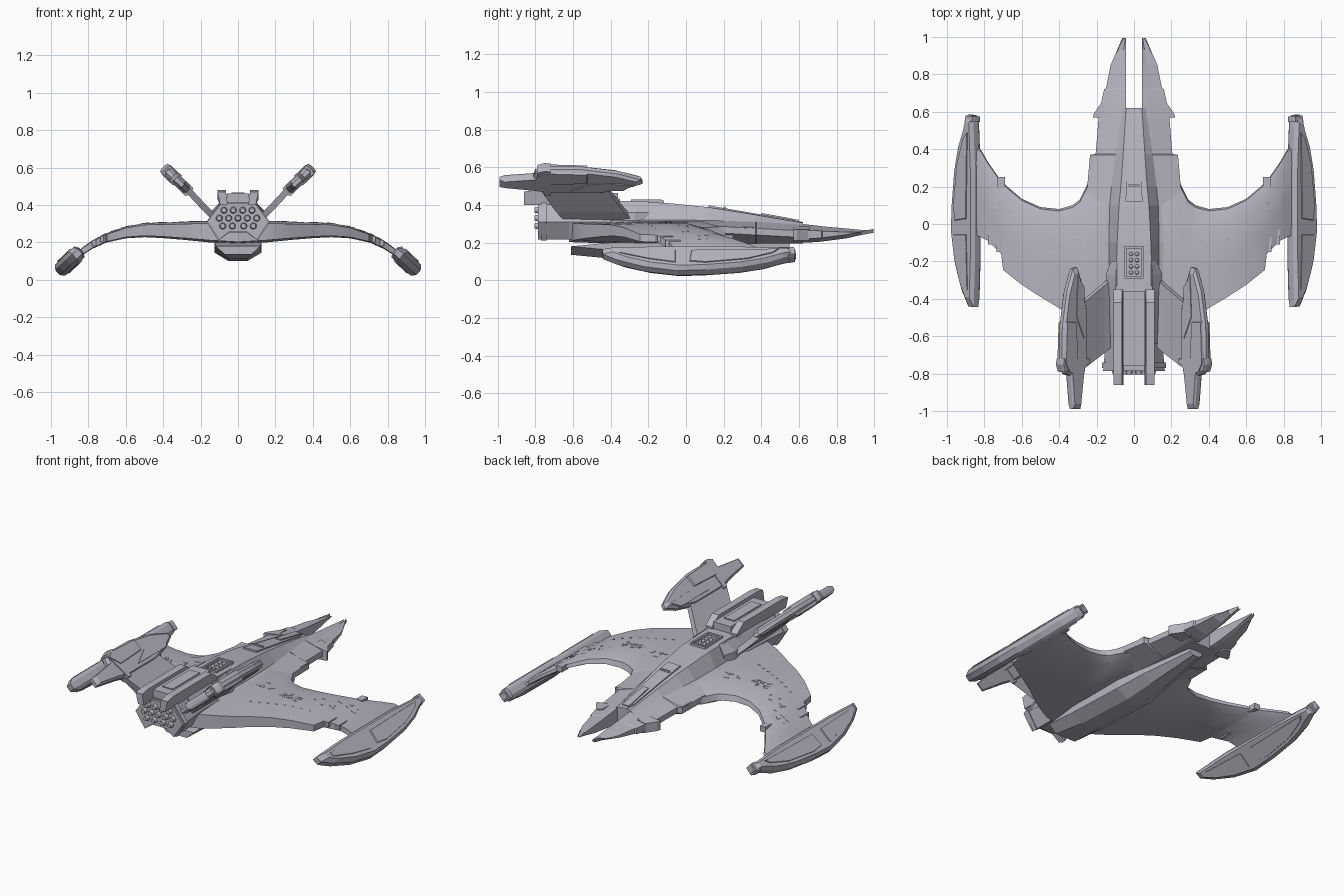
import bpy, bmesh, math, random
from mathutils import Vector

random.seed(4)
old = bpy.data.objects.get("Cube")
if old:
    bpy.data.objects.remove(old)


def material(name, rgb):
    m = bpy.data.materials.new(name)
    m.use_nodes = True
    m.diffuse_color = (*rgb, 1)
    bsdf = m.node_tree.nodes["Principled BSDF"]
    bsdf.inputs["Base Color"].default_value = (*rgb, 1)
    bsdf.inputs["Roughness"].default_value = 0.6
    return m


HULL = material("lilac grey", (0.47, 0.46, 0.53))


def finish(name, bm, mirror=False, smooth=None):
    bmesh.ops.recalc_face_normals(bm, faces=bm.faces)
    me = bpy.data.meshes.new(name)
    bm.to_mesh(me)
    bm.free()
    me.materials.append(HULL)
    ob = bpy.data.objects.new(name, me)
    bpy.context.scene.collection.objects.link(ob)
    if mirror:
        ob.modifiers.new("Mirror", "MIRROR")
    if smooth:
        bpy.ops.object.select_all(action="DESELECT")
        ob.select_set(True)
        bpy.context.view_layer.objects.active = ob
        bpy.ops.object.shade_smooth_by_angle(angle=math.radians(smooth))
    return ob


def loft(name, rings, mirror=False, smooth=None):
    """Skin a list of equal-length closed rings and cap both ends."""
    bm = bmesh.new()
    vs = [[bm.verts.new(p) for p in r] for r in rings]
    n = len(rings[0])
    for a, b in zip(vs, vs[1:]):
        for i in range(n):
            j = (i + 1) % n
            bm.faces.new((a[i], a[j], b[j], b[i]))
    bm.faces.new(vs[0])
    bm.faces.new(vs[-1])
    return finish(name, bm, mirror, smooth)


def sym(y, half):
    """Full ring across x from a half profile of (x, z) points, top to bottom."""
    return [(x, y, z) for x, z in half] + [(-x, y, z) for x, z in reversed(half)]


def box(name, x0, x1, y0, y1, z0, z1, mirror=False):
    corners = [(x0, z0), (x1, z0), (x1, z1), (x0, z1)]
    return loft(name, [[(x, y, z) for x, z in corners] for y in (y0, y1)], mirror)


def plate(name, outline, origin, udir, thick, inset=0.85, lift=0.0):
    """Bevelled slab from a (u, y) outline lying in the plane of udir and y."""
    u = Vector((udir[0], 0, udir[1])).normalized()
    n = Vector((-u.z, 0, u.x))
    cu = sum(p[0] for p in outline) / len(outline)
    cy = sum(p[1] for p in outline) / len(outline)
    rings = []
    for s, h in ((inset, -0.5), (1, -0.22), (1, 0.22), (inset, 0.5)):
        rings.append([Vector((origin[0], 0, origin[1])) + u * (cu + (a - cu) * s)
                      + Vector((0, cy + (b - cy) * (0.5 + s / 2), 0))
                      + n * (h * thick + lift) for a, b in outline])
    return loft(name, rings, True)


# Drooping crescent wing: x, leading y, trailing y, top z, bottom z
stations = [(0, .25, -.62, .315, .19), (.15, .25, -.6, .315, .2), (.25, .21, -.55, .312, .21),
            (.29, .13, -.525, .31, .214), (.33, .1, -.5, .308, .217), (.4, .08, -.45, .307, .223),
            (.5, .09, -.39, .303, .228), (.6, .135, -.325, .285, .222), (.7, .22, -.245, .25, .2),
            (.71, .23, -.16, .246, .197), (.78, .33, -.09, .21, .165), (.82, .4, -.07, .182, .14),
            (.88, .43, -.05, .135, .1)]
rings = []
for x, ly, ty, zt, zb in stations:
    t, c = zt - zb, ly - ty
    rings.append([(x, ly, zb + .3 * t), (x, ly - .02 * c, zt - .3 * t), (x, ly - .18 * c, zt),
                  (x, ly - .6 * c, zt), (x, ty, zt - .12 * t), (x, ty, zb + .1 * t),
                  (x, ly - .6 * c, zb), (x, ly - .15 * c, zb)])
loft("wing", rings, True, 35)


def wing_top(x):
    for a, b in zip(stations, stations[1:]):
        if a[0] <= x <= b[0]:
            return a[3] + (b[3] - a[3]) * (x - a[0]) / (b[0] - a[0])


# Forward hull with a raised spine: y, spine half width, top z, foot half width, foot z, edge x, edge z
hull = [(-.4, .1, .42, .13, .32, .17, .3), (-.1, .09, .41, .135, .32, .22, .3),
        (.1, .08, .39, .13, .318, .27, .29), (.2, .07, .375, .12, .315, .25, .285),
        (.37, .058, .347, .1, .31, .235, .275), (.375, .058, .346, .1, .31, .205, .275),
        (.62, .042, .305, .06, .295, .185, .262)]
loft("forward_hull", [sym(y, [(a, zt), (b, zf), (c, ze), (c, ze - .035), (.1, .195)])
                      for y, a, zt, b, zf, c, ze in hull])
box("hull_edge_plate", .15, .235, .22, .37, .25, .283, True)

# Twin nose prongs: y, inner x, outer x, inner top, outer top, bottom
prongs = [(.57, .042, .19, .303, .268, .2), (.65, .042, .175, .295, .265, .2),
          (.72, .042, .16, .287, .262, .205), (.725, .042, .15, .286, .26, .206),
          (.85, .042, .125, .275, .256, .222), (.93, .042, .09, .267, .255, .24),
          (.995, .042, .055, .262, .258, .252)]
loft("nose_prong", [[(a, y, zi), (a + (b - a) * .3, y, zi - .008), (b, y, zo), (b, y, zb + .02),
                     (a + .02, y, zb), (a, y, zb + .005)] for y, a, b, zi, zo, zb in prongs], True)
loft("prong_collar", [[(.12, y, .285), (x, y, .268), (x, y, .21), (.12, y, .2)]
                      for y, x in ((.57, .22), (.59, .215), (.655, .17))], True)

# Long keel under the hull
keel = [(-.61, .07, .12, .135, .18), (-.4, .055, .125, .115, .2), (0, .05, .125, .1, .205),
        (.2, .045, .1, .115, .205), (.55, .02, .045, .16, .205)]
loft("keel", [sym(y, [(b, zt), (b, zb + .045 if y < .5 else zb + .015), (a, zb)])
              for y, a, b, zb, zt in keel])

# Aft engine block with flared tail and notched underside
aft = [(-.785, .165, .1), (-.62, .15, .1), (-.35, .14, .1)]
loft("engine_block", [sym(y, [(.09, .41), (w, .31), (b, .215), (.05, .255)]) for y, w, b in aft])
loft("engine_rim", [sym(y, [(.092, .415), (.17, .31), (.106, .21), (.05, .25)])
                    for y in (-.77, -.74)])
box("tail_deck", -.06, .06, -.76, -.36, .39, .462)
box("deck_panel", -.035, .035, -.7, -.43, .46, .468)
rail = [(.055, .4), (.095, .4), (.11, .48), (.065, .48)]
loft("tail_rail", [[(x, y, z - d * (z > .45)) for x, z in rail]
                   for y, d in ((-.86, .01), (-.8, 0), (-.42, 0), (-.35, .05))], True)
loft("spine_shoulder", [[(.09, y, .42), (x, y, .36), (x, y, .3), (.09, y, .3)]
                        for y, x in ((-.64, .125), (-.36, .135), (-.27, .15), (-.2, .125))], True)

# Thruster nozzles in staggered rows
bm = bmesh.new()
for z, xs in ((.372, (-.075, -.025, .025, .075)), (.33, (-.1, -.05, 0, .05, .1)),
              (.288, (-.082, -.03, .03, .082))):
    for x in xs:
        g = bmesh.ops.create_cone(bm, cap_ends=True, segments=16, radius1=.02, radius2=.013, depth=.03)
        for v in g["verts"]:
            v.co = Vector((x + v.co.x, -.79 - v.co.z, z + v.co.y))
finish("thruster_nozzles", bm, smooth=40)

# Slanted pylons carrying the upper engine pods
pylon = [(.1, -.63, -.27, .31), (.17, -.69, -.33, .375), (.3, -.79, -.44, .515)]
loft("pylon", [[(x - .012, a, z + .012), (x + .012, a, z - .012), (x + .012, b, z - .012),
                (x - .012, b, z + .012)] for x, a, b, z in pylon], True)
pod = [(.07, -.23), (.1, -.24), (.145, -.36), (.178, -.55), (.18, -.74), (.16, -.8), (.12, -.81),
       (.1, -.99), (.045, -.99), (.02, -.82), (0, -.73), (0, -.45), (.03, -.32)]
plate("upper_pod", pod, (.262, .472), (1, .95), .05)
plate("upper_pod_cover", [(.09, -.52), (.165, -.52), (.175, -.75), (.15, -.79), (.08, -.74)],
      (.262, .472), (1, .95), .07, .9)
plate("upper_pod_band", [(.03, -.33), (.08, -.27), (.09, -.5), (.03, -.62)],
      (.262, .472), (1, .95), .058, .9)
plate("upper_pod_clamp", [(.185, -.72), (.19, -.75), (.175, -.79), (-.01, -.75), (-.01, -.72)],
      (.262, .472), (1, .95), .06, .95)

# Wing-tip pods
tip = [(0, .5), (.005, .58), (.04, .585), (.055, .54), (.1, .44), (.135, .3), (.158, .1), (.165, -.05),
       (.135, -.22), (.085, -.36), (.04, -.44), (0, -.445), (-.01, -.2), (-.01, .3)]
plate("tip_pod", tip, (.845, .152), (1, -.95), .08, .82)
plate("tip_pod_front_cover", [(.02, .5), (.05, .47), (.1, .33), (.13, .1), (.12, .01), (.03, .02)],
      (.845, .152), (1, -.95), .092, .9)
plate("tip_pod_rear_cover", [(.03, -.05), (.13, -.05), (.1, -.2), (.05, -.36), (.02, -.36)],
      (.845, .152), (1, -.95), .09, .9)
plate("tip_pod_cap", [(-.005, .545), (-.005, .575), (.05, .58), (.06, .545)],
      (.845, .152), (1, -.95), .06, .9)

# Raised strip along the front of the spine
strip = ((.12, .045, .397), (.3, .04, .366), (.56, .035, .322), (.62, .018, .309))
loft("spine_strip", [sym(y, [(w, z), (w, z - .06)]) for y, w, z in strip])
loft("spine_strip_inlay", [sym(y, [(w, z), (w, z - .06)])
                           for y, w, z in ((.4, .018, .357), (.5, .022, .339), (.6, .022, .32))])
box("spine_slot", -.03, .03, .2, .21, .37, .392)

# Rimmed bay with rows of domes on the spine
for s in (-1, 1):
    box("bay_side", min(s * .04, s * .052), max(s * .04, s * .052), -.28, -.13, .4, .428)
box("bay_front", -.052, .052, -.13, -.118, .4, .424)
box("bay_back", -.052, .052, -.292, -.28, .4, .428)
bm = bmesh.new()
for i in range(4):
    for x in (-.016, .016):
        g = bmesh.ops.create_uvsphere(bm, u_segments=10, v_segments=6, radius=.011)
        bmesh.ops.translate(bm, verts=g["verts"], vec=(x, -.26 + i * .033, .416))
finish("bay_domes", bm, smooth=60)

# Clusters of small hull fittings and panel edges on the wing
bm = bmesh.new()


def fitting(x, y, sx, sy, h=.008):
    g = bmesh.ops.create_cube(bm, size=1)
    for v in g["verts"]:
        px = x + v.co.x * sx
        v.co = Vector((px, y + v.co.y * sy, wing_top(px) - .002 + v.co.z * h))


for cx, cy, n in ((.45, -.11, 22), (.27, -.08, 9), (.62, -.02, 8), (.7, .1, 6)):
    for i in range(n):
        fitting(cx + random.uniform(-.06, .06), cy + random.uniform(-.035, .035),
                random.uniform(.008, .025), random.uniform(.006, .014))
for i in range(8):
    fitting(.3 + i * .045, -.3 + i * .02, .015, .005, .006)
finish("wing_fittings", bm, True)

# Notched plates on the wing edges
for x, y in ((.715, -.12), (.76, -.08)):
    z = wing_top(x)
    box("trailing_tab", x - .025, x + .02, y - .03, y + .05, z - .04, z - .008, True)
box("leading_tab", .69, .73, .19, .25, wing_top(.71) - .04, wing_top(.71) - .005, True)
